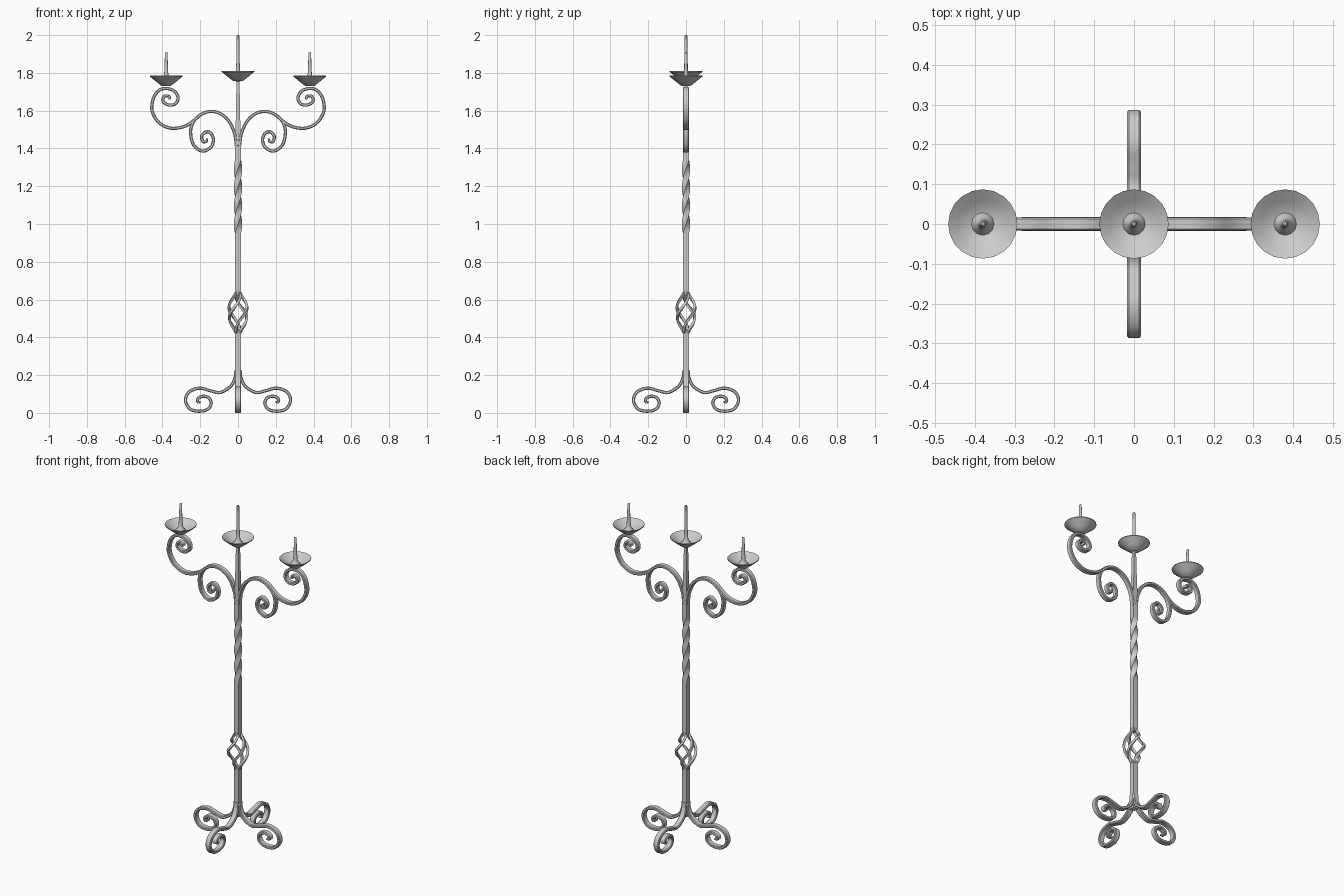
import bpy, bmesh, math
from mathutils import Vector, Matrix

if "Cube" in bpy.data.objects:
    bpy.data.objects.remove(bpy.data.objects["Cube"])


def finish(name, bm, angle=35):
    bmesh.ops.recalc_face_normals(bm, faces=bm.faces)
    me = bpy.data.meshes.new(name)
    bm.to_mesh(me)
    bm.free()
    ob = bpy.data.objects.new(name, me)
    bpy.context.collection.objects.link(ob)
    bpy.ops.object.select_all(action='DESELECT')
    ob.select_set(True)
    bpy.context.view_layer.objects.active = ob
    bpy.ops.object.shade_smooth_by_angle(angle=math.radians(angle))
    return ob


def skin(bm, rings, caps=True):
    vs = [[bm.verts.new(p) for p in r] for r in rings]
    n = len(vs[0])
    for a, b in zip(vs, vs[1:]):
        for i in range(n):
            bm.faces.new((a[i], a[(i + 1) % n], b[(i + 1) % n], b[i]))
    if caps:
        bm.faces.new(vs[0])
        bm.faces.new(vs[-1])


def smooth_path(pts, steps=6):
    # Catmull-Rom through the given x, z points
    p = [Vector(q) for q in pts]
    p = [2 * p[0] - p[1]] + p + [2 * p[-1] - p[-2]]
    out = []
    for i in range(1, len(p) - 2):
        a, b, c, d = p[i - 1:i + 3]
        for k in range(steps):
            t = k / steps
            out.append(0.5 * (2 * b + (c - a) * t + (2 * a - 5 * b + 4 * c - d) * t * t
                              + (3 * b - a - 3 * c + d) * t ** 3))
    return out + [p[-2]]


def scroll(name, pts, angle=0, width=0.034, thick=0.017):
    # flat bar with chamfered edges following a curve in the x-z plane
    path = smooth_path(pts)
    w, t, c = width / 2, thick / 2, 0.004
    sec = [(-w + c, -t), (w - c, -t), (w, -t + c), (w, t - c),
           (w - c, t), (-w + c, t), (-w, t - c), (-w, -t + c)]
    rings = []
    for i, p in enumerate(path):
        d = (path[min(i + 1, len(path) - 1)] - path[max(i - 1, 0)]).normalized()
        s = min(1, 0.65 + 0.35 * (len(path) - 1 - i) / 12)
        rings.append([(p.x - d.y * v * s, u, p.y + d.x * v * s) for u, v in sec])
    bm = bmesh.new()
    skin(bm, rings)
    bmesh.ops.transform(bm, matrix=Matrix.Rotation(angle, 4, 'Z'), verts=bm.verts)
    return finish(name, bm)


def square(z, half, turn=0.0):
    r = half * math.sqrt(2)
    return [(r * math.cos(turn + math.pi / 4 + k * math.pi / 2),
             r * math.sin(turn + math.pi / 4 + k * math.pi / 2), z) for k in range(4)]


def lathe(name, prof, x, z, n=20):
    bm = bmesh.new()
    skin(bm, [[(x + r * math.cos(2 * math.pi * k / n), r * math.sin(2 * math.pi * k / n), z + h)
               for k in range(n)] for r, h in prof])
    return finish(name, bm)


# lower square post
bm = bmesh.new()
skin(bm, [square(z, 0.016) for z in (0.14, 0.435)])
finish("lower_post", bm)

# upper post with twisted section and tapering top
bm = bmesh.new()
rings = [square(0.625, 0.0155)]
for i in range(33):
    f = i / 32
    rings.append(square(0.95 + 0.39 * f, 0.0155, 2 * math.pi * f))
rings += [square(1.43, 0.0155), square(1.56, 0.0115), square(1.76, 0.008)]
skin(bm, rings)
finish("twisted_upper_post", bm)

# basket twist of four spiralling rods
for k in range(4):
    cage = []
    for i in range(17):
        f = i / 16
        r = 0.010 + 0.045 * math.sin(math.pi * f ** 1.05) ** 1.15
        a = math.pi * f + k * math.pi / 2 + math.pi / 4
        cage.append(Vector((r * math.cos(a), r * math.sin(a), 0.42 + 0.22 * f)))
    bm = bmesh.new()
    rings = []
    for i, p in enumerate(cage):
        d = (cage[min(i + 1, 16)] - cage[max(i - 1, 0)]).normalized()
        rad = Vector((p.x, p.y, 0)).normalized()
        side = d.cross(rad).normalized()
        out = side.cross(d)
        rings.append([p + (side * u + out * v) * 0.0065
                      for u, v in ((-1, -1), (1, -1), (1, 1), (-1, 1))])
    skin(bm, rings)
    finish("basket_rod_%d" % (k + 1), bm)

# four scrolled feet
foot = [(0.012, 0.225), (0.016, 0.185), (0.04, 0.14), (0.095, 0.108), (0.145, 0.117),
        (0.205, 0.131), (0.26, 0.11), (0.278, 0.065), (0.255, 0.022), (0.21, 0.009),
        (0.163, 0.018), (0.142, 0.05), (0.155, 0.08), (0.188, 0.088), (0.212, 0.075),
        (0.213, 0.058), (0.198, 0.058)]
for k in range(4):
    scroll("foot_scroll_%d" % (k + 1), foot, k * math.pi / 2)

# two arms, each a long S scroll with a hanging curl
arm = [(0.008, 1.41), (0.018, 1.48), (0.05, 1.547), (0.095, 1.585), (0.148, 1.596),
       (0.2, 1.577), (0.25, 1.535), (0.3, 1.512), (0.36, 1.508), (0.42, 1.538),
       (0.455, 1.6), (0.448, 1.665), (0.42, 1.706), (0.38, 1.718), (0.335, 1.702),
       (0.317, 1.665), (0.335, 1.635), (0.37, 1.631), (0.397, 1.65), (0.39, 1.676),
       (0.365, 1.676), (0.361, 1.66)]
curl = [(0.2, 1.577), (0.235, 1.543), (0.251, 1.49), (0.236, 1.42), (0.19, 1.386),
        (0.145, 1.405), (0.13, 1.445), (0.143, 1.48), (0.17, 1.488), (0.192, 1.465),
        (0.185, 1.437), (0.167, 1.437), (0.163, 1.452)]
for side, ang in (("right", 0), ("left", math.pi)):
    scroll(side + "_arm", arm, ang, 0.032)
    scroll(side + "_arm_curl", curl, ang, 0.031)

# drip pans and candle spikes
pan = [(0.006, 0.0), (0.026, 0.002), (0.05, 0.021), (0.087, 0.051), (0.087, 0.055),
       (0.06, 0.036), (0.035, 0.019), (0.006, 0.013)]
for name, x, z, tip in (("left", -0.38, 1.73, 0.18), ("centre", 0, 1.755, 0.245),
                        ("right", 0.38, 1.73, 0.18)):
    lathe(name + "_drip_pan", pan, x, z)
    lathe(name + "_candle_spike", [(0.030, 0.008), (0.028, 0.02), (0.018, 0.03), (0.012, 0.048),
                                   (0.009, 0.1), (0.007, tip - 0.004), (0.004, tip)], x, z, 12)
